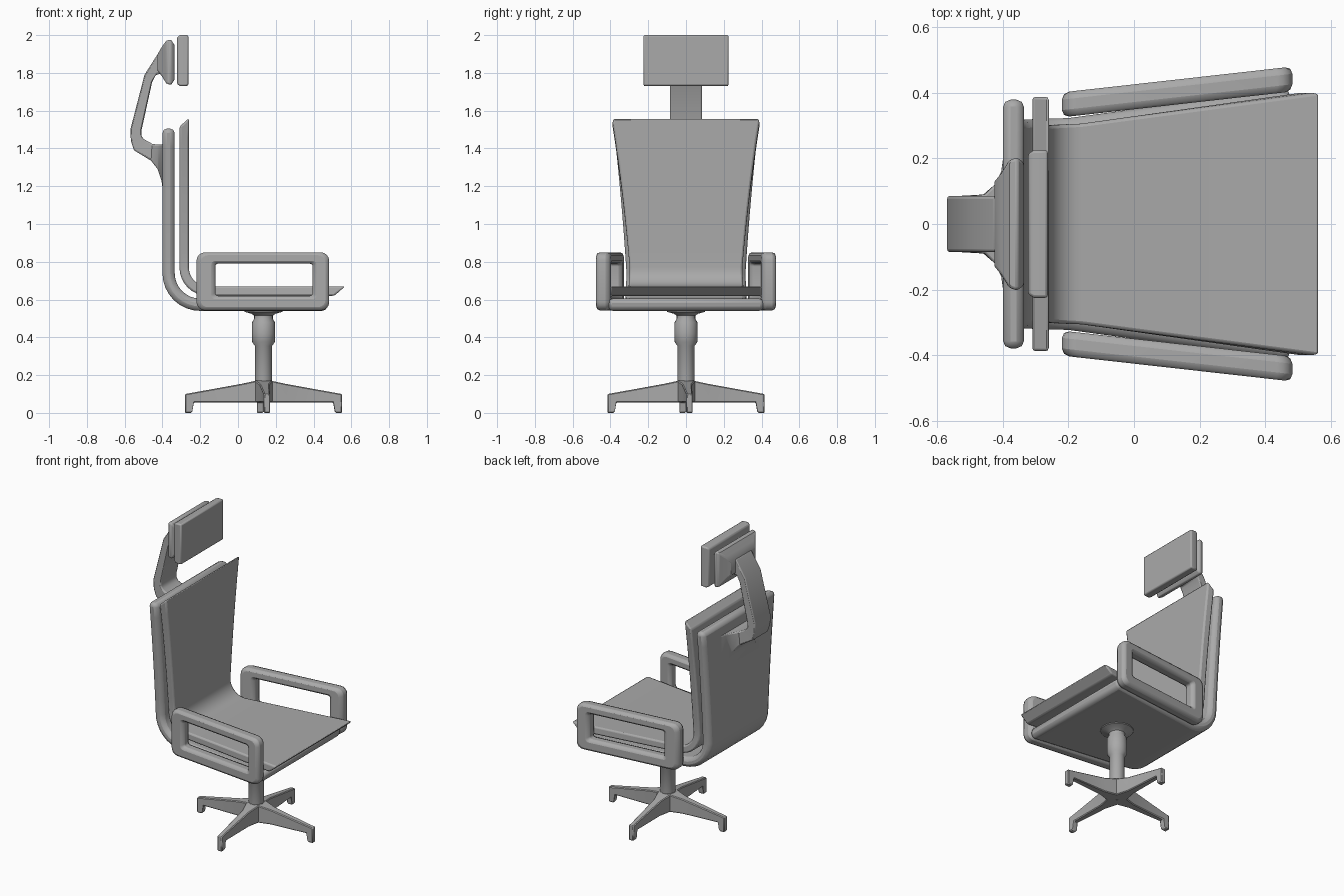
import bpy, bmesh, math
from mathutils import Vector, Matrix

cube = bpy.data.objects.get("Cube")
if cube:
    bpy.data.objects.remove(cube)

grey = bpy.data.materials.new("mid_grey")
grey.use_nodes = True
GREY = (0.4, 0.4, 0.4, 1)
grey.diffuse_color = GREY
grey.node_tree.nodes["Principled BSDF"].inputs["Base Color"].default_value = GREY


def finish(name, bm, bevel=0, segments=2, angle=40):
    bmesh.ops.recalc_face_normals(bm, faces=bm.faces)
    mesh = bpy.data.meshes.new(name)
    bm.to_mesh(mesh)
    bm.free()
    mesh.materials.append(grey)
    ob = bpy.data.objects.new(name, mesh)
    bpy.context.collection.objects.link(ob)
    if bevel:
        mod = ob.modifiers.new("soft_edges", "BEVEL")
        mod.width, mod.segments = bevel, segments
        mod.limit_method = "ANGLE"
        mod.angle_limit = math.radians(angle)
    bpy.ops.object.select_all(action="DESELECT")
    ob.select_set(True)
    bpy.context.view_layer.objects.active = ob
    bpy.ops.object.shade_smooth_by_angle(angle=math.radians(35))
    return ob


def loft(bm, rings, caps=True, closed=False):
    """Skin a sequence of equal rings of points."""
    rows = [[bm.verts.new(p) for p in r] for r in rings]
    n = len(rows[0])
    for a, b in zip(rows, rows[1:] + (rows[:1] if closed else [])):
        for i in range(n):
            j = (i + 1) % n
            bm.faces.new((a[i], a[j], b[j], b[i]))
    if caps and not closed:
        bm.faces.new(rows[0])
        bm.faces.new(rows[-1][::-1])


def sheet(name, sections, bevel):
    """Each section: inner (x, z), outer (x, z), half width."""
    bm = bmesh.new()
    loft(bm, [[(i[0], -w, i[1]), (i[0], w, i[1]), (o[0], w, o[1]), (o[0], -w, o[1])]
              for i, o, w in sections])
    return finish(name, bm, bevel)


def bent_panel(name, centre, r_in, r_out, top, front, widths, bevel):
    """Upright back that bends through a quarter circle into the seat."""
    cx, cz = centre
    w_top, w_low, w_front = widths
    sections = []
    for k in range(9):
        t = k / 8
        w = w_top + (w_low - w_top) * (1.3 * t - 0.3 * t * t)
        z = [h + (cz - h) * t for h in top]
        sections.append(((cx - r_in, z[0]), (cx - r_out, z[1]), w))
    for k in range(1, 9):
        a = math.pi / 2 * k / 8
        c, s = math.cos(a), math.sin(a)
        sections.append(((cx - r_in * c, cz - r_in * s),
                         (cx - r_out * c, cz - r_out * s), w_low + 0.008 * k / 8))
    sections.append(((front[0], cz - r_in), (front[1], cz - r_out), w_front))
    return sheet(name, sections, bevel)


# Upholstered cushion and the shell behind and below it
bent_panel("cushion", (-0.16, 0.77), 0.10, 0.15, (1.56, 1.515), (0.567, 0.51),
           (0.39, 0.298, 0.402), 0.01)
bent_panel("shell", (-0.20, 0.74), 0.135, 0.20, (1.505, 1.505), (0.48, 0.47),
           (0.382, 0.315, 0.415), 0.024)

# Headrest bracket, flaring where it joins the shell
sheet("headrest_bracket", [
    ((-0.385, 1.80), (-0.385, 1.91), 0.085),
    ((-0.435, 1.79), (-0.425, 1.90), 0.085),
    ((-0.455, 1.75), (-0.495, 1.79), 0.085),
    ((-0.51, 1.50), (-0.57, 1.50), 0.085),
    ((-0.512, 1.47), (-0.567, 1.44), 0.085),
    ((-0.50, 1.45), (-0.55, 1.39), 0.085),
    ((-0.455, 1.425), (-0.46, 1.335), 0.09),
    ((-0.425, 1.42), (-0.425, 1.29), 0.12),
    ((-0.405, 1.42), (-0.405, 1.23), 0.16),
    ((-0.39, 1.43), (-0.39, 1.12), 0.27),
    ((-0.37, 1.43), (-0.37, 1.05), 0.30)], 0.008)


def block(name, slices, bevel):
    """Each slice: x, half width, low z, high z."""
    bm = bmesh.new()
    loft(bm, [[(x, -w, a), (x, w, a), (x, w, b), (x, -w, b)] for x, w, a, b in slices])
    return finish(name, bm, bevel)


# Headrest pad and its chamfered backing
block("headrest_pad", [(-0.323, 0.215, 1.74, 1.99), (-0.305, 0.225, 1.73, 2.0),
                       (-0.263, 0.225, 1.732, 2.0)], 0.008)
block("headrest_backing", [(-0.425, 0.13, 1.81, 1.90), (-0.405, 0.155, 1.785, 1.935),
                           (-0.38, 0.195, 1.745, 1.97), (-0.355, 0.203, 1.735, 1.977),
                           (-0.335, 0.185, 1.765, 1.945)], 0.008)


def rounded_rect(x0, x1, z0, z1, r, n=4):
    pts = []
    corners = [(x1 - r, z1 - r), (x0 + r, z1 - r), (x0 + r, z0 + r), (x1 - r, z0 + r)]
    for q, (cx, cz) in enumerate(corners):
        for k in range(n + 1):
            a = math.pi / 2 * (q + k / n)
            pts.append((cx + r * math.cos(a), cz + r * math.sin(a)))
    return pts


# Looped armrests, splayed outwards to the front
for side, label in ((1, "left"), (-1, "right")):
    bm = bmesh.new()
    outer = rounded_rect(-0.22, 0.483, 0.542, 0.85, 0.045)
    inner = rounded_rect(-0.12, 0.395, 0.62, 0.79, 0.015)
    rings = []
    for loop, d in ((outer, -0.038), (outer, 0.038), (inner, 0.038), (inner, -0.038)):
        rings.append([(x, side * (0.388 + 0.112 * x + d), z) for x, z in loop])
    loft(bm, rings, closed=True)
    finish(label + "_armrest", bm, 0.022, 2, 50)

# Turned column with collar and flared mount
AXIS = 0.135
bm = bmesh.new()
turned = [(0.046, 0.10), (0.046, 0.355), (0.060, 0.375), (0.062, 0.42), (0.060, 0.48),
          (0.049, 0.50), (0.049, 0.515), (0.065, 0.525), (0.10, 0.535), (0.105, 0.55)]
loft(bm, [[(AXIS + r * math.cos(a), r * math.sin(a), z)
           for a in [math.tau * k / 24 for k in range(24)]] for r, z in turned])
finish("column", bm)

# Four tapered legs, each ending in a turned-down foot
for k in range(4):
    bm = bmesh.new()
    loft(bm, [[(x, -w, a), (x, w, a), (x, w, b), (x, -w, b)] for x, w, a, b in (
        (0, 0.048, 0.055, 0.173), (0.04, 0.046, 0.055, 0.17),
        (0.12, 0.026, 0.055, 0.153), (0.37, 0.017, 0.055, 0.108),
        (0.378, 0.017, 0.004, 0.107), (0.385, 0.017, 0.0, 0.105),
        (0.416, 0.017, 0.0, 0.10))])
    turn = Matrix.Translation((AXIS, 0, 0)) @ Matrix.Rotation(math.radians(90 * k + 2.6), 4, "Z")
    bmesh.ops.transform(bm, matrix=turn, verts=bm.verts)
    finish("leg_%d" % (k + 1), bm, 0.005, 1)
